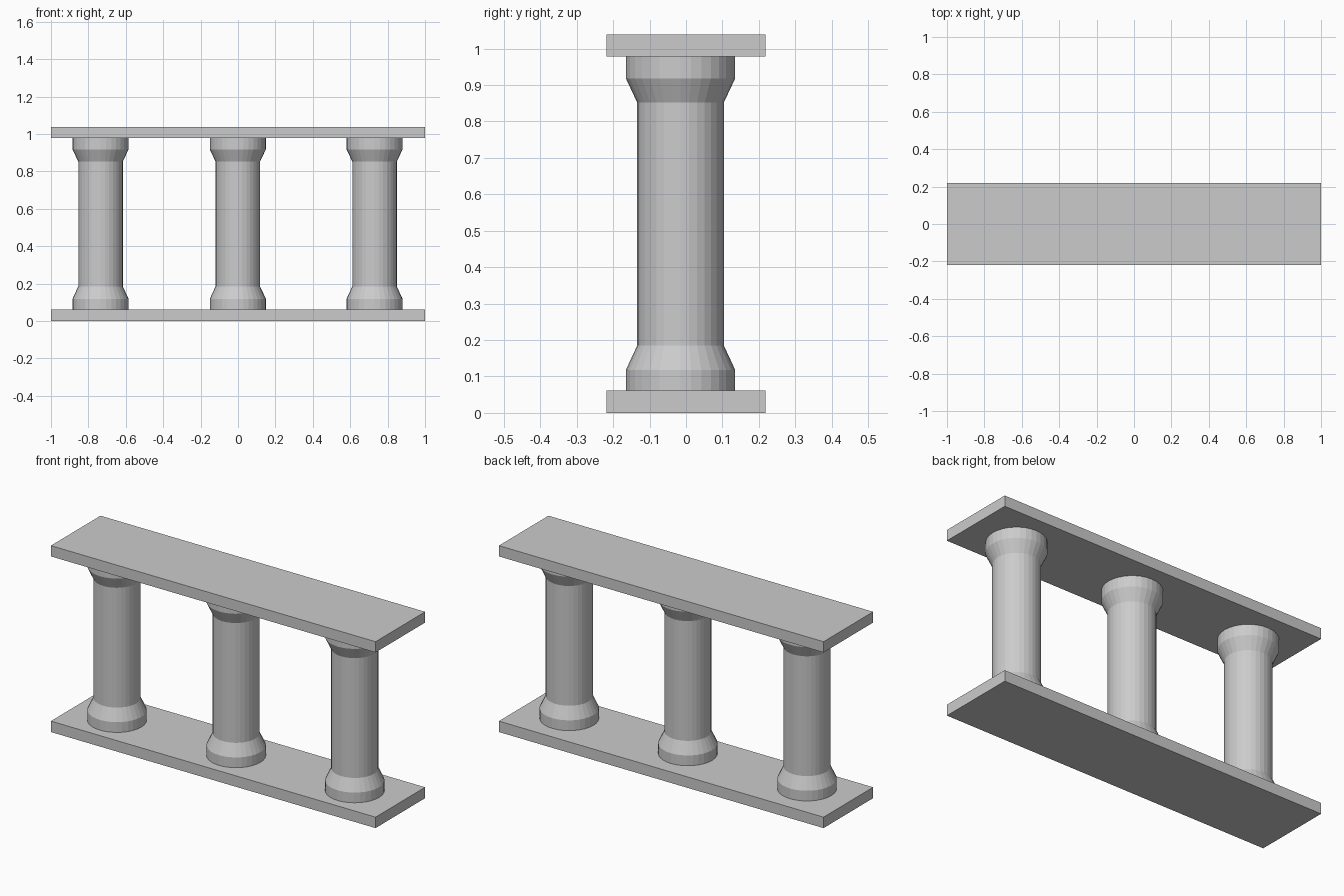
import bpy
import bmesh
import math

cube = bpy.data.objects.get("Cube")
if cube:
    bpy.data.objects.remove(cube, do_unlink=True)

stone = bpy.data.materials.new("grey_stone")
stone.use_nodes = True
colour = (0.6, 0.6, 0.6, 1)
stone.diffuse_color = colour
stone.node_tree.nodes["Principled BSDF"].inputs["Base Color"].default_value = colour


def add_object(name, bm, location):
    bmesh.ops.recalc_face_normals(bm, faces=bm.faces)
    mesh = bpy.data.meshes.new(name)
    bm.to_mesh(mesh)
    bm.free()
    mesh.materials.append(stone)
    obj = bpy.data.objects.new(name, mesh)
    obj.location = location
    bpy.context.collection.objects.link(obj)


def add_slab(name, bottom, top):
    bm = bmesh.new()
    bmesh.ops.create_cube(bm, size=1)
    bmesh.ops.scale(bm, vec=(2, 0.436, top - bottom), verts=bm.verts)
    add_object(name, bm, (0, 0, (bottom + top) / 2))


def add_column(name, x, sides=32):
    # Flared foot, straight shaft and flared capital, as (radius, height)
    profile = [(0.15, 0.061), (0.15, 0.118), (0.119, 0.185),
               (0.119, 0.852), (0.15, 0.918), (0.15, 0.979)]
    bm = bmesh.new()
    rings = []
    for radius, z in profile:
        angles = [2 * math.pi * i / sides for i in range(sides)]
        rings.append([bm.verts.new((radius * math.cos(a), radius * math.sin(a), z))
                      for a in angles])
    for low, high in zip(rings, rings[1:]):
        for i in range(sides):
            j = (i + 1) % sides
            bm.faces.new((low[i], low[j], high[j], high[i]))
    bm.faces.new(rings[0][::-1])
    bm.faces.new(rings[-1])
    add_object(name, bm, (x, -0.015, 0))


# Base and top slabs
add_slab("base_slab", 0, 0.061)
add_slab("top_slab", 0.978, 1.038)

# Row of three columns
for name, x in (("right_column", -0.735), ("middle_column", -0.001), ("left_column", 0.73)):
    add_column(name, x)
